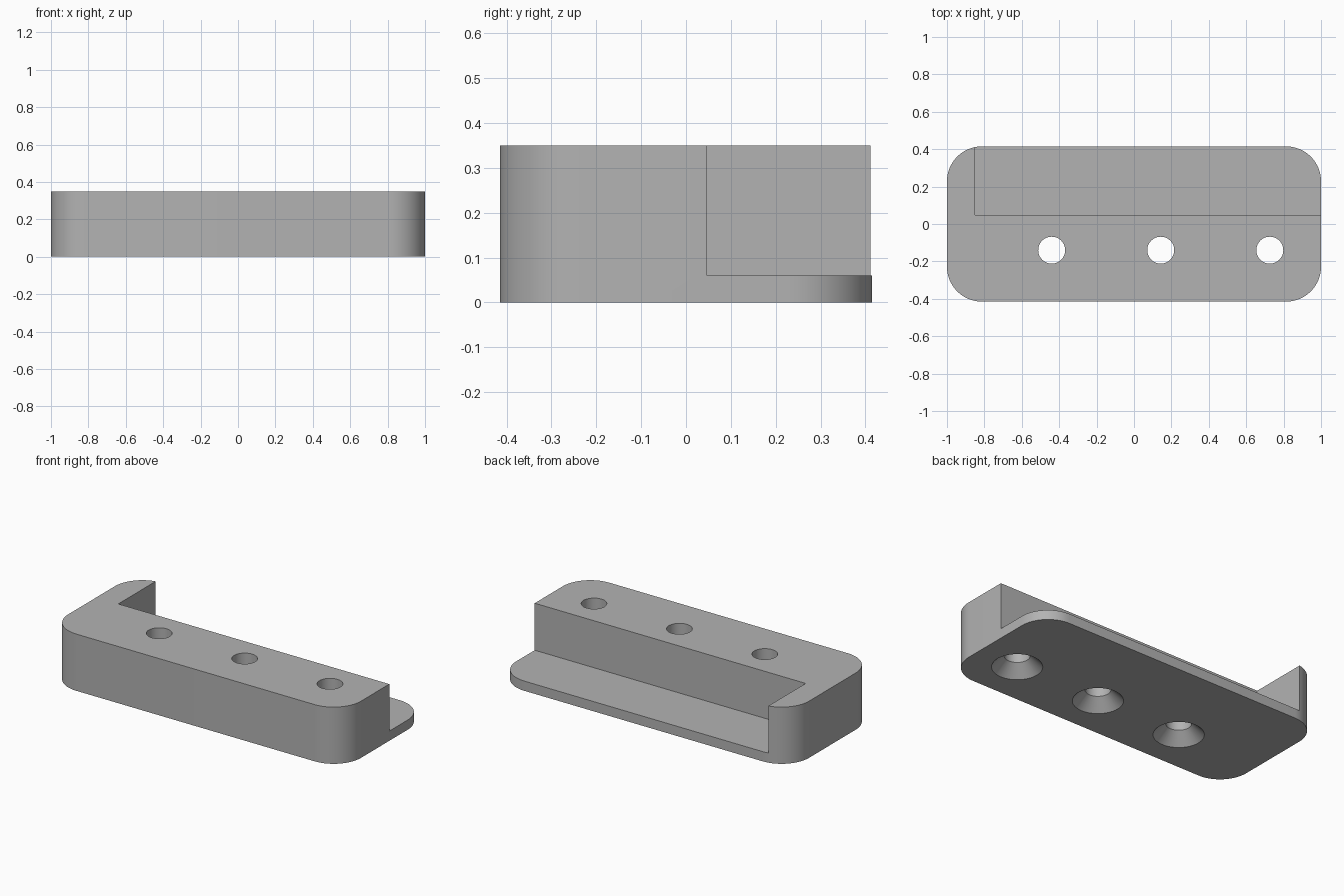
import bpy
import bmesh
from math import cos, sin, pi, radians

if "Cube" in bpy.data.objects:
    bpy.data.objects.remove(bpy.data.objects["Cube"], do_unlink=True)

HALF_X, HALF_Y, HEIGHT = 1.0, 0.415, 0.35
CORNER = 0.187
LEDGE_TOP, STEP_X, STEP_Y = 0.06, -0.85, 0.047
HOLE_Y, HOLE_R, SINK_R = -0.14, 0.072, 0.142
SINK_DEPTH = SINK_R - HOLE_R

grey = bpy.data.materials.new("plain grey")
grey.use_nodes = True
colour = (0.45, 0.45, 0.45, 1)
grey.diffuse_color = colour
grey.node_tree.nodes["Principled BSDF"].inputs["Base Color"].default_value = colour


def prism(name, sections):
    """Skin a stack of equal-length rings given as lists of (x, y, z)."""
    bm = bmesh.new()
    rings = [[bm.verts.new(p) for p in ring] for ring in sections]
    count = len(rings[0])
    for low, high in zip(rings, rings[1:]):
        for i in range(count):
            j = (i + 1) % count
            bm.faces.new((low[i], low[j], high[j], high[i]))
    bm.faces.new(rings[0][::-1])
    bm.faces.new(rings[-1])
    bmesh.ops.recalc_face_normals(bm, faces=bm.faces)
    mesh = bpy.data.meshes.new(name)
    bm.to_mesh(mesh)
    bm.free()
    mesh.materials.append(grey)
    obj = bpy.data.objects.new(name, mesh)
    bpy.context.collection.objects.link(obj)
    return obj


def rounded_ring(z, steps=16):
    ring = []
    for k, (sx, sy) in enumerate([(1, 1), (-1, 1), (-1, -1), (1, -1)]):
        for s in range(steps + 1):
            a = (k + s / steps) * pi / 2
            ring.append((sx * (HALF_X - CORNER) + CORNER * cos(a),
                         sy * (HALF_Y - CORNER) + CORNER * sin(a), z))
    return ring


def circle(x, y, z, r, n=48):
    return [(x + r * cos(2 * pi * i / n), y + r * sin(2 * pi * i / n), z)
            for i in range(n)]


def rectangle(x0, x1, y0, y1, z):
    return [(x0, y0, z), (x1, y0, z), (x1, y1, z), (x0, y1, z)]


# Rounded block
block = prism("mounting_block", [rounded_ring(0), rounded_ring(HEIGHT)])

# Cutter for the rear step, open at the back and the left end
cutters = [prism("step_cutter", [rectangle(STEP_X, 1.2, STEP_Y, 0.6, z)
                                 for z in (LEDGE_TOP, HEIGHT + 0.1)])]

# Cutters for the screw holes, countersunk from below
for x in (-0.44, 0.143, 0.726):
    profile = [(-0.05, SINK_R + 0.05), (SINK_DEPTH, HOLE_R), (HEIGHT + 0.1, HOLE_R)]
    cutters.append(prism("screw_hole_cutter",
                         [circle(x, HOLE_Y, z, r) for z, r in profile]))

# Cut the block and bake the result
for cutter in cutters:
    cutter.hide_render = True
    mod = block.modifiers.new(cutter.name, 'BOOLEAN')
    mod.operation = 'DIFFERENCE'
    mod.solver = 'EXACT'
    mod.object = cutter
bpy.context.view_layer.update()
evaluated = block.evaluated_get(bpy.context.evaluated_depsgraph_get())
cut_mesh = bpy.data.meshes.new_from_object(evaluated)
block.modifiers.clear()
block.data = cut_mesh
for cutter in cutters:
    bpy.data.objects.remove(cutter, do_unlink=True)

# Smooth curved walls, crisp edges
bpy.ops.object.select_all(action='DESELECT')
block.select_set(True)
bpy.context.view_layer.objects.active = block
bpy.ops.object.shade_smooth_by_angle(angle=radians(30))
